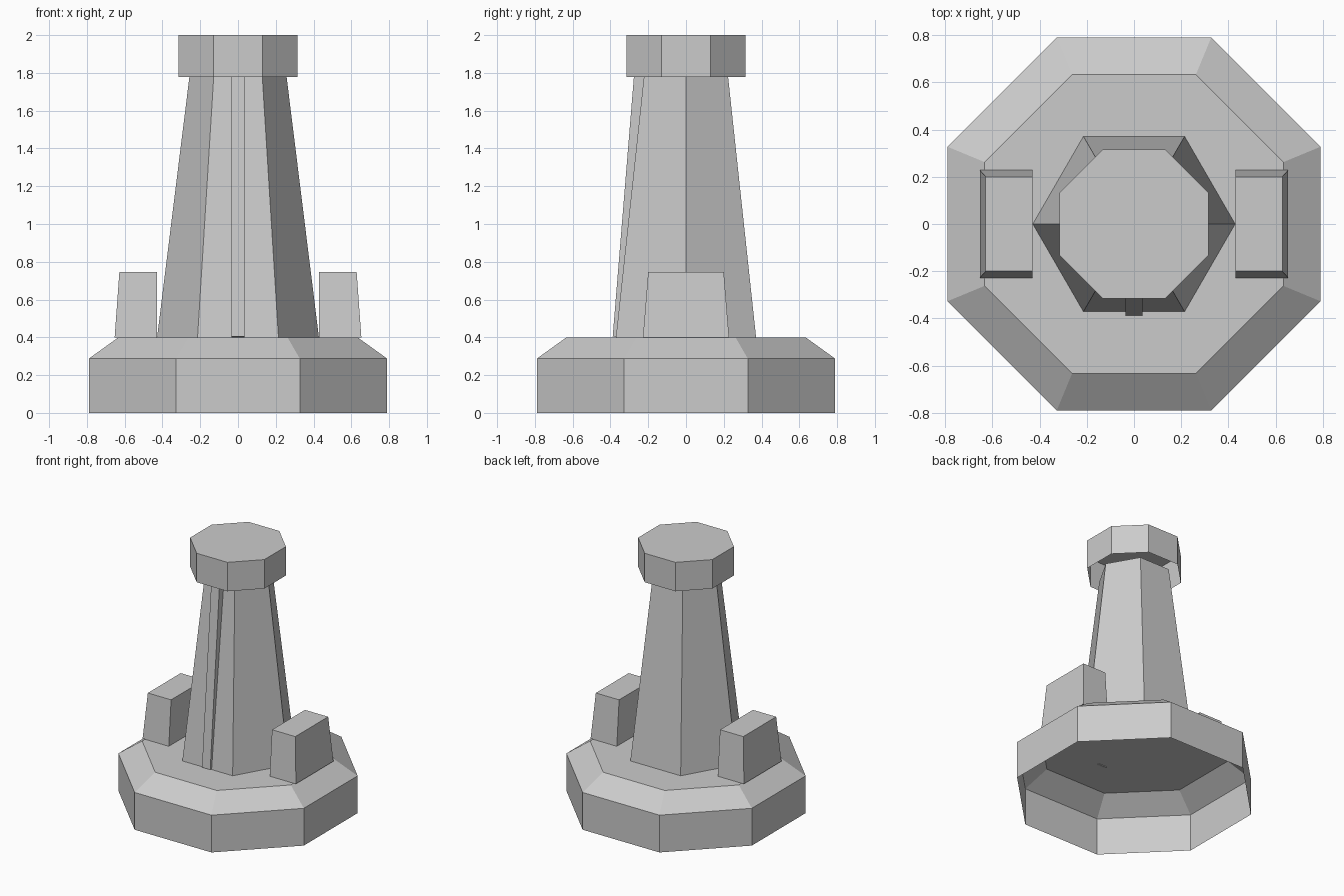
import bpy, bmesh, math

cube = bpy.data.objects.get("Cube")
if cube:
    bpy.data.objects.remove(cube)

grey = bpy.data.materials.new("stone_grey")
grey.use_nodes = True
grey.diffuse_color = (0.6, 0.6, 0.6, 1)
grey.node_tree.nodes["Principled BSDF"].inputs["Base Color"].default_value = (0.6, 0.6, 0.6, 1)


def ring(sides, flat, z, turn):
    """Corners of a regular polygon, sized by its distance to a flat side."""
    r = flat / math.cos(math.pi / sides)
    angles = [turn + 2 * math.pi * i / sides for i in range(sides)]
    return [(r * math.cos(a), r * math.sin(a), z) for a in angles]


def rect(x0, x1, y0, y1, z0, z1):
    """Rectangle whose height runs from z0 at y0 to z1 at y1."""
    return [(x0, y0, z0), (x1, y0, z0), (x1, y1, z1), (x0, y1, z1)]


def loft(name, rings, bottom=True):
    """Join stacked rings with side faces and close the top."""
    bm = bmesh.new()
    loops = [[bm.verts.new(p) for p in r] for r in rings]
    for low, high in zip(loops, loops[1:]):
        n = len(low)
        for i in range(n):
            j = (i + 1) % n
            bm.faces.new((low[i], low[j], high[j], high[i]))
    bm.faces.new(loops[-1])
    if bottom:
        bm.faces.new(loops[0][::-1])
    mesh = bpy.data.meshes.new(name)
    bm.to_mesh(mesh)
    bm.free()
    mesh.materials.append(grey)
    obj = bpy.data.objects.new(name, mesh)
    bpy.context.collection.objects.link(obj)
    return obj


EIGHTH = math.pi / 8
FLOOR, RIM = 0.4, 1.777

# Hollow octagonal base with sloped shoulder, open underneath
loft("base", [ring(8, 0.79, 0, EIGHTH), ring(8, 0.79, 0.287, EIGHTH),
              ring(8, 0.633, FLOOR, EIGHTH)], bottom=False)

# Tapered six-sided tower
loft("tower", [ring(6, 0.371, FLOOR, 0), ring(6, 0.223, RIM, 0)], bottom=False)

# Hollow octagonal cap, open underneath
loft("cap", [ring(8, 0.316, RIM, EIGHTH), ring(8, 0.316, 2, EIGHTH)], bottom=False)

# Raised strip up the front of the tower
loft("front_strip", [rect(-0.035, 0.035, -0.388, -0.34, 0.405, 0.395),
                     rect(-0.035, 0.035, -0.276, -0.2, RIM, RIM)])

# Side blocks, sloped on every side but the inner one
for name, side in (("left_block", 1), ("right_block", -1)):
    x_in, x_low, x_high = 0.43, 0.653, 0.628
    block = [rect(x_in, x_low, -0.228, 0.228, FLOOR, FLOOR),
             rect(x_in, x_high, -0.2, 0.2, 0.747, 0.747)]
    if side < 0:
        block = [[(-x, -y, z) for x, y, z in r] for r in block]
    loft(name, block)
